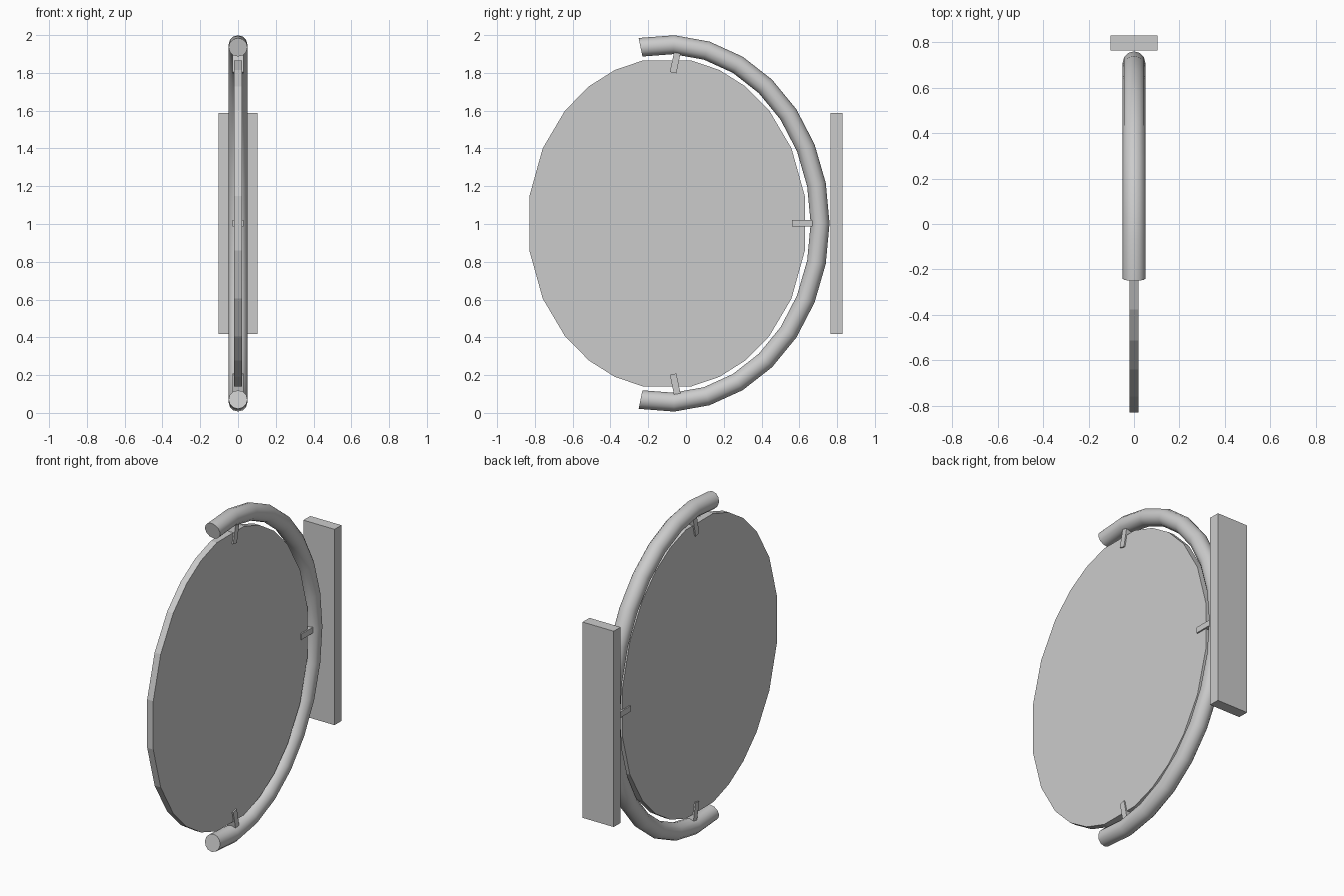
import bpy, bmesh
from math import sin, cos, pi, radians
from mathutils import Vector

if "Cube" in bpy.data.objects:
    bpy.data.objects.remove(bpy.data.objects["Cube"])

CY, CZ = -0.10, 1.003        # common centre of disc and ring


def finish(name, bm, smooth=False):
    bmesh.ops.recalc_face_normals(bm, faces=bm.faces)
    me = bpy.data.meshes.new(name)
    bm.to_mesh(me)
    bm.free()
    ob = bpy.data.objects.new(name, me)
    bpy.context.collection.objects.link(ob)
    if smooth:
        bpy.ops.object.select_all(action='DESELECT')
        ob.select_set(True)
        bpy.context.view_layer.objects.active = ob
        bpy.ops.object.shade_smooth_by_angle(angle=radians(40))
    return ob


def box(name, centre, size, tilt=0.0):
    bm = bmesh.new()
    bmesh.ops.create_cube(bm, size=1)
    bmesh.ops.scale(bm, vec=size, verts=bm.verts)
    ob = finish(name, bm)
    ob.location = centre
    ob.rotation_euler.x = tilt
    return ob


# Oval disc, quarter outline mirrored to all four quadrants
quarter = [9.5, 27, 43, 56, 68, 80]
angles = quarter + [180 - a for a in reversed(quarter)]
angles += [a + 180 for a in angles]
bm = bmesh.new()
rim = [bm.verts.new((-0.02, CY + 0.739 * cos(radians(a)), CZ + 0.876 * sin(radians(a))))
       for a in angles]
face = bm.faces.new(rim)
ext = bmesh.ops.extrude_face_region(bm, geom=[face], use_keep_orig=True)
bmesh.ops.translate(bm, vec=(0.04, 0, 0),
                    verts=[g for g in ext['geom'] if isinstance(g, bmesh.types.BMVert)])
finish("disc", bm)

# Curved tube holding the disc, open towards the front
A, B, R, SEGS, SIDES = 0.81, 0.947, 0.05, 16, 12
bm = bmesh.new()
loops = []
for i in range(SEGS + 1):
    t = radians(-100 + 200 * i / SEGS)
    p = Vector((0, CY + A * cos(t), CZ + B * sin(t)))
    n = Vector((0, B * cos(t), A * sin(t))).normalized()
    loops.append([bm.verts.new(p + n * R * cos(2 * pi * k / SIDES)
                               + Vector((R * sin(2 * pi * k / SIDES), 0, 0)))
                  for k in range(SIDES)])
for a, b in zip(loops, loops[1:]):
    for k in range(SIDES):
        j = (k + 1) % SIDES
        bm.faces.new((a[k], a[j], b[j], b[k]))
bm.faces.new(loops[0])
bm.faces.new(loops[-1])
finish("support_tube", bm, smooth=True)

# Clips gripping the disc at top, bottom and back
for name, s in (("clip_top", 1), ("clip_bottom", -1)):
    box(name, (0, -0.057, CZ + s * 0.852), (0.056, 0.035, 0.11), -s * radians(12))
box("clip_back", (0, 0.615, CZ), (0.056, 0.11, 0.035))

# Flat mounting plate behind the tube
box("mounting_plate", (0, 0.797, 1.003), (0.206, 0.065, 1.17))
